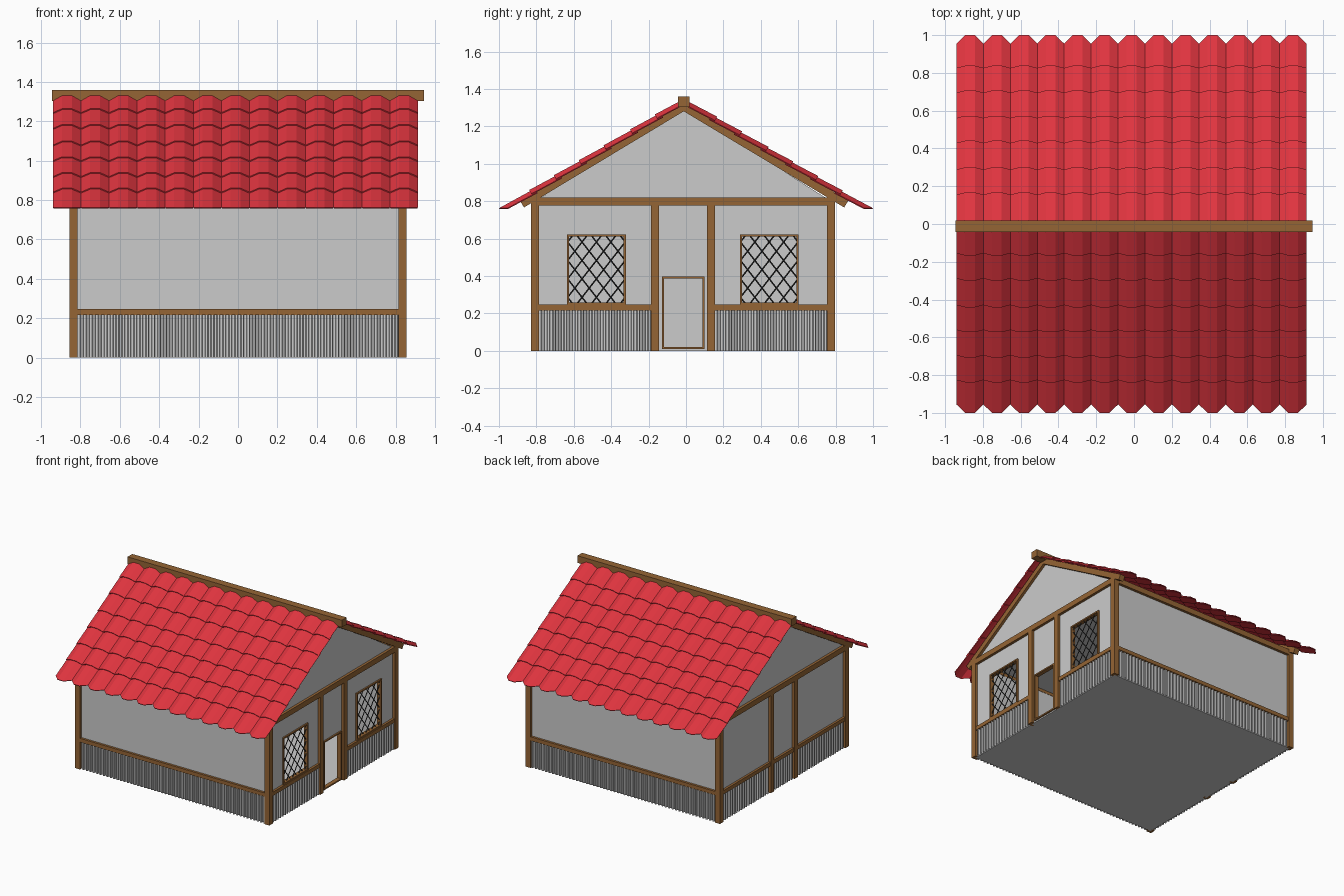
import bpy, bmesh, math
from mathutils import Vector

if "Cube" in bpy.data.objects:
    bpy.data.objects.remove(bpy.data.objects["Cube"])


def material(name, rgb):
    m = bpy.data.materials.new(name)
    m.diffuse_color = (*rgb, 1)
    m.use_nodes = True
    m.node_tree.nodes["Principled BSDF"].inputs["Base Color"].default_value = m.diffuse_color
    return m


WOOD = material("wood", (0.30, 0.13, 0.035))
RED = material("roof_red", (0.75, 0.035, 0.05))
DARK = material("dark_lead", (0.04, 0.04, 0.04))


def finish(name, bm, mat=None):
    me = bpy.data.meshes.new(name)
    bm.to_mesh(me)
    bm.free()
    ob = bpy.data.objects.new(name, me)
    bpy.context.collection.objects.link(ob)
    if mat:
        me.materials.append(mat)
    return ob


def prism(name, pts, x0, x1, mat=None):
    """Extrude a (y, z) outline along x."""
    bm = bmesh.new()
    f = bm.faces.new([bm.verts.new((x0, y, z)) for y, z in pts])
    r = bmesh.ops.extrude_face_region(bm, geom=[f])
    vs = [g for g in r["geom"] if isinstance(g, bmesh.types.BMVert)]
    bmesh.ops.translate(bm, vec=(x1 - x0, 0, 0), verts=vs)
    bmesh.ops.recalc_face_normals(bm, faces=bm.faces)
    return finish(name, bm, mat)


def box(name, x0, x1, y0, y1, z0, z1, mat=None):
    return prism(name, [(y0, z0), (y1, z0), (y1, z1), (y0, z1)], x0, x1, mat)


def corrugated(name, p, q, out):
    """Corrugated skirt from p to q, ribs pointing along out."""
    p, q, out = Vector((*p, 0)), Vector((*q, 0)), Vector((*out, 0))
    n = max(2, round((q - p).length / 0.03))
    bm = bmesh.new()
    prev = None
    for i in range(n):
        for f, h in ((0, 0), (0.4, 0), (0.55, 0.013), (0.9, 0.013)) + (((1, 0),) if i == n - 1 else ()):
            a = p.lerp(q, (i + f) / n) + out * h
            pair = (bm.verts.new(a), bm.verts.new(a + Vector((0, 0, 0.217))))
            if prev:
                bm.faces.new((prev[0], pair[0], pair[1], prev[1]))
            prev = pair
    finish(name, bm)


# Main dimensions
CY = -0.016            # centre line of the house body in y
WX, WY = 0.836, 0.792  # outer wall faces
PX, PY = 0.857, 0.813  # outer post faces
P = 0.043              # timber thickness
RAIL0, RAIL1 = 0.217, 0.247
YA, YB = CY - WY, CY + WY

# Floor and plain walls
box("floor", -WX, WX, YA, YB, 0, 0.01)
box("front_wall", -WX, WX, YA, YA + 0.02, 0, 0.80)
box("back_wall", -WX, WX, YB - 0.02, YB, 0, 0.80)
box("left_wall", -WX, -WX + 0.02, YA, YB, 0, 0.80)

# Right wall panels around the two windows and the door
openings = [("window_a", -0.636, -0.322, 0.247, 0.622),
            ("door", -0.128, 0.098, 0.01, 0.397),
            ("window_b", 0.288, 0.602, 0.247, 0.622)]
y = YA
for name, y0, y1, z0, z1 in openings:
    box("right_wall_beside_" + name, WX - 0.02, WX, y, y0, 0, 0.80)
    box("right_wall_above_" + name, WX - 0.02, WX, y0, y1, z1, 0.80)
    box("right_wall_below_" + name, WX - 0.02, WX, y0, y1, 0, z0)
    # Thin frame round the opening
    t, fx0, fx1 = 0.011, WX - 0.022, WX + 0.012
    box(name + "_frame_left", fx0, fx1, y0, y0 + t, z0, z1, WOOD)
    box(name + "_frame_right", fx0, fx1, y1 - t, y1, z0, z1, WOOD)
    box(name + "_frame_top", fx0, fx1, y0 + t, y1 - t, z1 - t, z1, WOOD)
    box(name + "_frame_bottom", fx0, fx1, y0 + t, y1 - t, z0, z0 + t, WOOD)
    y = y1
box("right_wall_end", WX - 0.02, WX, y, YB, 0, 0.80)

# Diagonal window lattice
for name, y0, y1, z0, z1 in (openings[0], openings[2]):
    bm = bmesh.new()
    k, w, h = 1.28, y1 - y0, z1 - z0
    for s in (1, -1):
        for i in range(-8, 9):
            c = (i + 0.5) * 0.077
            # clip the line u = c + s * v / k to the window rectangle
            lo, hi = sorted(((-w / 2 - c) * s * k, (w / 2 - c) * s * k))
            lo, hi = max(lo, -h / 2), min(hi, h / 2)
            if hi - lo < 0.01:
                continue
            a, b = [Vector((WX - 0.004 + s * 0.001, (y0 + y1) / 2 + c + s * v / k, (z0 + z1) / 2 + v)) for v in (lo, hi)]
            d = b - a
            mat = d.to_track_quat('Z', 'Y').to_matrix().to_4x4()
            mat.translation = (a + b) / 2
            bmesh.ops.create_cone(bm, cap_ends=True, segments=4, radius1=0.004, radius2=0.004,
                                  depth=d.length, matrix=mat)
    finish(name + "_lattice", bm, DARK)

# Corner posts, middle posts
PA, PB = CY - PY, CY + PY
M = (-0.187, 0.112)
for side, x0 in (("left", -PX), ("right", PX - P)):
    for label, y0 in (("front", PA), ("mid_front", M[0]), ("mid_back", M[1]), ("back", PB - P)):
        box(f"{side}_{label}_post", x0, x0 + P, y0, y0 + P, 0, 0.80, WOOD)

# Top plates, lower rails and skirts of the gable sides
bays = [(PA + P, M[0]), (M[0] + P, M[1]), (M[1] + P, PB - P)]
for side, s in (("left", -1), ("right", 1)):
    xs = sorted((s * (PX - P), s * PX))
    box(side + "_top_beam", *xs, PA, PB, 0.777, 0.82, WOOD)
    for i, (b0, b1) in enumerate(bays):
        if s == 1 and i == 1:
            continue
        rx = sorted((s * (WX - 0.01), s * (PX - 0.003)))
        box(f"{side}_rail_{i}", *rx, b0, b1, RAIL0, RAIL1, WOOD)
        corrugated(f"{side}_skirt_{i}", (s * WX, b0), (s * WX, b1), (s, 0))

# Top plates, lower rails and skirts of the long sides
for side, s in (("front", -1), ("back", 1)):
    ys = sorted((CY + s * (PY - P), CY + s * PY))
    box(side + "_top_beam", -PX + P, PX - P, *ys, 0.777, 0.82, WOOD)
    ry = sorted((CY + s * (WY - 0.01), CY + s * (PY - 0.003)))
    box(side + "_rail", -PX + P, PX - P, *ry, RAIL0, RAIL1, WOOD)
    corrugated(side + "_skirt", (-PX + P, CY + s * WY), (PX - P, CY + s * WY), (0, s))

# Gable block, rafters and ridge beam
RY = -0.012
prism("gable", [(YA, 0.80), (YB, 0.80), (RY, 1.30)], -WX, WX)
chevron = [(-0.888, 0.804), (RY, 1.329), (0.868, 0.804), (0.846, 0.767), (RY, 1.281), (-0.866, 0.767)]
prism("left_rafters", chevron, -PX, -PX + P, WOOD)
prism("right_rafters", chevron, PX - P, PX, WOOD)
box("ridge_beam", -0.945, 0.945, RY - 0.03, RY + 0.03, 1.303, 1.36, WOOD)

# Roof tiles: overlapping rows of three-sided barrel tiles
COLS, X0, TW = 13, -0.94, 1.854 / 13
ENDS = (0.167, 0.30, 0.441, 0.573, 0.707, 0.838, 1.0)
ARCH = 0.023
for side, s in (("front", -1), ("back", 1)):
    top = Vector((0, RY + s * 0.012, 1.350))
    eave = Vector((0, s * 1.0, 0.763))
    slope = (eave - top).normalized()
    normal = Vector((0, s * -slope.z, abs(slope.y)))
    bm = bmesh.new()
    start = 0.0
    for end in ENDS:
        d0 = max(0, start - 0.03)
        d1 = (end - abs(top.y)) / abs(slope.y) if s * top.y > 0 else (end + abs(top.y)) / abs(slope.y)
        for c in range(COLS):
            rows = []
            for d, lift in ((d0, -0.009), (d1, 0)):
                row = []
                for u, drop in ((0, ARCH), (0.32, 0), (0.68, 0), (1, ARCH)):
                    # the eave row is cut level along the bottom
                    dd = d - drop * abs(slope.y / slope.z) if (end == 1.0 and lift == 0) else d
                    v = top + slope * dd + normal * (lift - drop)
                    v.x = X0 + (c + u) * TW
                    row.append(bm.verts.new(v))
                rows.append(row)
            for j in range(3):
                q = (rows[0][j], rows[1][j], rows[1][j + 1], rows[0][j + 1])
                bm.faces.new(q if s == -1 else q[::-1])
        start = d1
    ob = finish(side + "_roof_tiles", bm, RED)
    mod = ob.modifiers.new("thickness", 'SOLIDIFY')
    mod.thickness = 0.006
    mod.offset = -1
